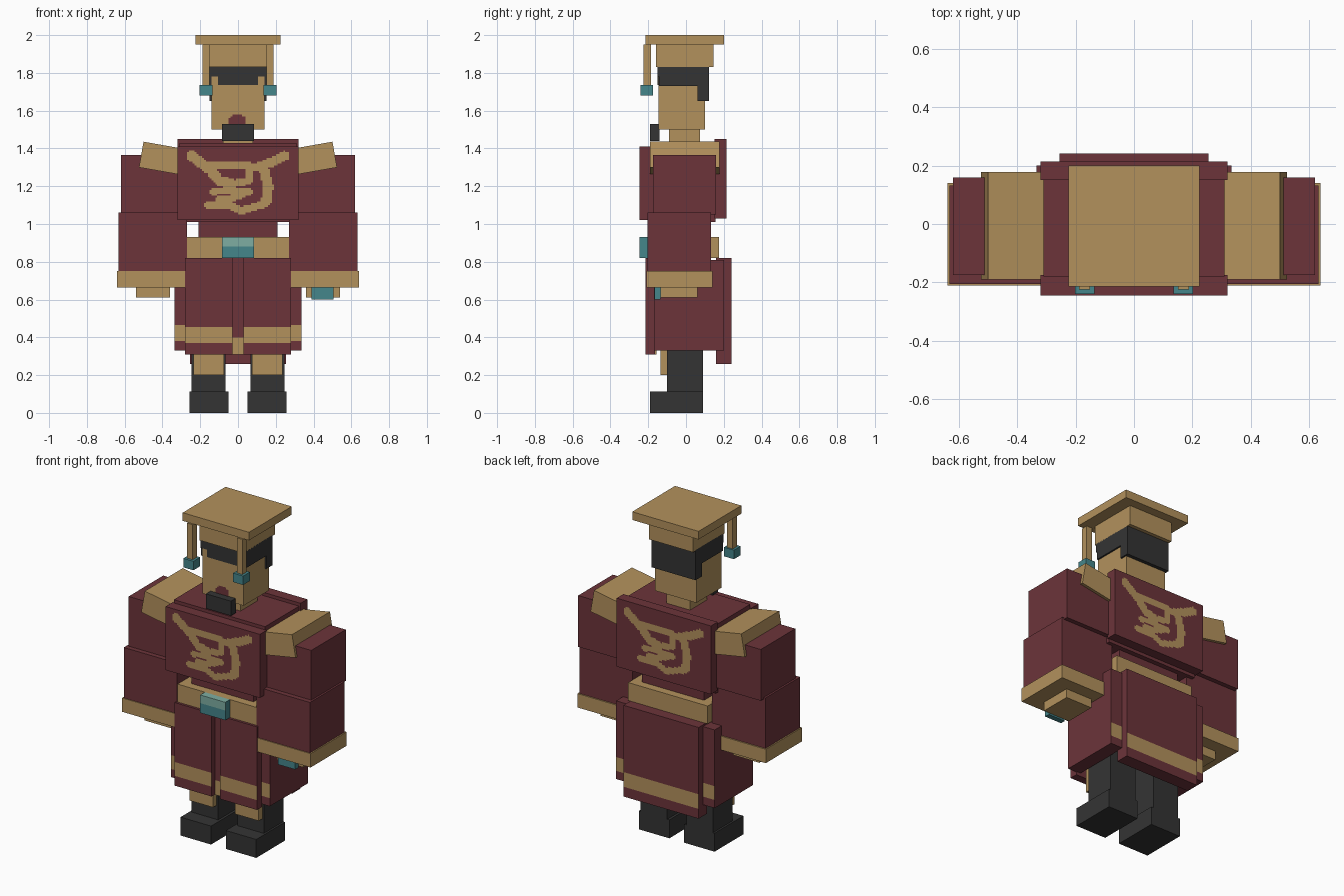
import bpy
import bmesh
from math import radians
from mathutils import Vector
from mathutils.geometry import intersect_point_line

cube = bpy.data.objects.get("Cube")
if cube:
    bpy.data.objects.remove(cube, do_unlink=True)


def material(name, r, g, b):
    m = bpy.data.materials.new(name)
    m.use_nodes = True
    m.diffuse_color = (r, g, b, 1)
    m.node_tree.nodes["Principled BSDF"].inputs["Base Color"].default_value = (r, g, b, 1)
    return m


GOLD = material("tan gold", .45, .285, .108)
MAROON = material("maroon cloth", .15, .034, .042)
DARK = material("charcoal", .034, .034, .034)
TEAL = material("teal gem", .06, .24, .26)
LIGHT = material("light teal", .21, .42, .36)


def finish(name, bm, *mats):
    mesh = bpy.data.meshes.new(name)
    bm.to_mesh(mesh)
    bm.free()
    for m in mats:
        mesh.materials.append(m)
    obj = bpy.data.objects.new(name, mesh)
    bpy.context.collection.objects.link(obj)
    return obj


def box(name, x, y, z, mat, cuts=(), second=None, rule=None):
    """Box from three (low, high) ranges; faces passing the rule get the second colour."""
    bm = bmesh.new()
    bmesh.ops.create_cube(bm, size=1)
    for v in bm.verts:
        v.co = [lo + (c + .5) * (hi - lo) for c, (lo, hi) in zip(v.co, (x, y, z))]
    for h in cuts:
        bmesh.ops.bisect_plane(bm, geom=bm.verts[:] + bm.edges[:] + bm.faces[:],
                               plane_co=(0, 0, h), plane_no=(0, 0, 1))
    bm.normal_update()
    if rule:
        for f in bm.faces:
            f.material_index = int(rule(f.calc_center_median(), f.normal))
    return finish(name, bm, *([mat, second] if second else [mat]))


def pair(name, x, *args, **kw):
    box("left_" + name, x, *args, **kw)
    box("right_" + name, (-x[1], -x[0]), *args, **kw)


def band(low, high):
    """Painted stripe on the front and back faces only."""
    return dict(cuts=(low, high), second=GOLD,
                rule=lambda c, n: abs(n.y) > .5 and low < c.z < high)


def pixel_plate(name, strokes, y, mat, cell=.01):
    """Flat stepped decoration: grid cells lying within the width of any stroke."""
    bm = bmesh.new()
    segs = [(Vector((*a, 0)), Vector((*b, 0)), w) for w, pts in strokes
            for a, b in zip(pts, pts[1:])]

    def covered(p):
        for a, b, w in segs:
            q, t = intersect_point_line(p, a, b)
            q = a.lerp(b, min(1, max(0, t)))
            if (p - q).length < w:
                return True
        return False

    for i in range(-30, 30):
        for k in range(100, 180):
            if covered(Vector(((i + .5) * cell, (k + .5) * cell, 0))):
                bm.faces.new([bm.verts.new(((i + a) * cell, y, (k + b) * cell))
                              for a, b in ((0, 0), (1, 0), (1, 1), (0, 1))])
    bmesh.ops.remove_doubles(bm, verts=bm.verts[:], dist=cell / 10)
    return finish(name, bm, mat)


# Hat with hanging tassels
box("hat_top", (-.225, .225), (-.215, .2), (1.95, 2), GOLD)
box("hat_base", (-.15, .15), (-.16, .145), (1.83, 1.95), GOLD)
pair("tassel_cord", (.15, .188), (-.225, -.185), (1.73, 1.95), GOLD)
pair("tassel_gem", (.135, .203), (-.24, -.175), (1.68, 1.735), TEAL)

# Head, hair and face
box("head", (-.14, .14), (-.145, .1), (1.5, 1.83), GOLD)
box("neck", (-.08, .08), (-.09, .075), (1.42, 1.5), GOLD)
box("hair_cap", (-.15, .15), (-.143, .12), (1.73, 1.835), DARK)
box("hair_back", (-.15, .15), (.06, .122), (1.65, 1.83), DARK)
box("brow", (-.15, .15), (-.15, -.14), (1.78, 1.835), DARK)
box("eye_mask", (-.105, .105), (-.15, -.144), (1.735, 1.78), DARK)
box("beard", (-.085, .085), (-.19, -.14), (1.44, 1.53), DARK)
pixel_plate("eyes", [(.012, [(-.09, 1.73), (-.06, 1.71), (-.02, 1.72)]),
                     (.012, [(.03, 1.72), (.06, 1.71), (.1, 1.73)])], -.147, LIGHT, .008)
pixel_plate("mask_points", [(.013, [(-.045, 1.74), (-.045, 1.69)]),
                            (.013, [(.07, 1.74), (.07, 1.69)])], -.149, DARK, .008)
pixel_plate("mouth", [(.04, [(-.01, 1.54), (.005, 1.54)])], -.147, MAROON)

# Torso
box("chest", (-.31, .31), (-.18, .155), (1.01, 1.43), MAROON)
box("waist", (-.21, .21), (-.15, .125), (.85, 1.05), MAROON)
box("chest_plate", (-.32, .32), (-.245, -.175), (1.02, 1.41), MAROON)
box("back_plate", (-.32, .32), (.15, .215), (1.03, 1.45), MAROON)

# Emblem on chest and back
emblem = [
    (.027, [(-.245, 1.36), (-.15, 1.29), (-.1, 1.23), (-.03, 1.21)]),
    (.02, [(-.17, 1.31), (0, 1.315), (.1, 1.3)]),
    (.025, [(.1, 1.3), (.16, 1.32), (.245, 1.36)]),
    (.027, [(.14, 1.28), (.16, 1.2), (.15, 1.12)]),
    (.02, [(.15, 1.11), (.02, 1.07), (-.05, 1.1), (-.16, 1.1)]),
    (.02, [(.06, 1.3), (.06, 1.23), (-.03, 1.21)]),
    (.017, [(-.13, 1.17), (-.03, 1.18), (.06, 1.17), (-.02, 1.14), (-.1, 1.13)]),
]
pixel_plate("chest_emblem", emblem, -.248, GOLD)
back = pixel_plate("back_emblem", emblem, -.218, GOLD)
back.rotation_euler.z = radians(180)
back.location.z = .025

# Belt and two-tone buckle
box("belt", (-.27, .27), (-.2, .175), (.82, .93), GOLD)
box("buckle", (-.085, .085), (-.245, -.195), (.82, .93), TEAL, cuts=(.88,),
    second=LIGHT, rule=lambda c, n: c.z > .88 and abs(n.x) < .5)

# Robe skirt
pair("front_flap", (.028, .28), (-.215, -.165), (.31, .82), MAROON, **band(.37, .455))
box("center_strip", (-.03, .03), (-.185, -.155), (.31, .82), MAROON, cuts=(.4,),
    second=GOLD, rule=lambda c, n: c.z < .4)
pair("side_panel", (.25, .335), (-.17, .2), (.33, .81), MAROON, **band(.38, .465))
box("back_flap", (-.255, .255), (.16, .242), (.26, .82), MAROON, **band(.32, .41))

# Legs and boots
pair("leg", (.065, .245), (-.1, .09), (.1, .82), DARK)
pair("boot", (.05, .257), (-.19, .09), (0, .113), DARK)
pair("shin_guard", (.075, .235), (-.135, -.1), (.2, .37), GOLD)

# Arms
pair("upper_sleeve", (.3, .62), (-.175, .16), (1.05, 1.365), MAROON)
pair("lower_sleeve", (.27, .632), (-.205, .132), (.75, 1.06), MAROON)
pair("cuff", (.28, .64), (-.21, .14), (.665, .75), GOLD)
pair("hand", (.36, .54), (-.135, .06), (.61, .67), GOLD)
box("left_ring_gem", (.39, .505), (-.167, -.135), (.6, .67), TEAL)

# Tilted shoulder pads
for side, s in (("left", 1), ("right", -1)):
    pad = box(side + "_shoulder_pad", (-.125, .125), (-.19, .178), (-.069, .069), GOLD)
    pad.location = (s * .389, 0, 1.346)
    pad.rotation_euler.y = radians(-10 * s)
